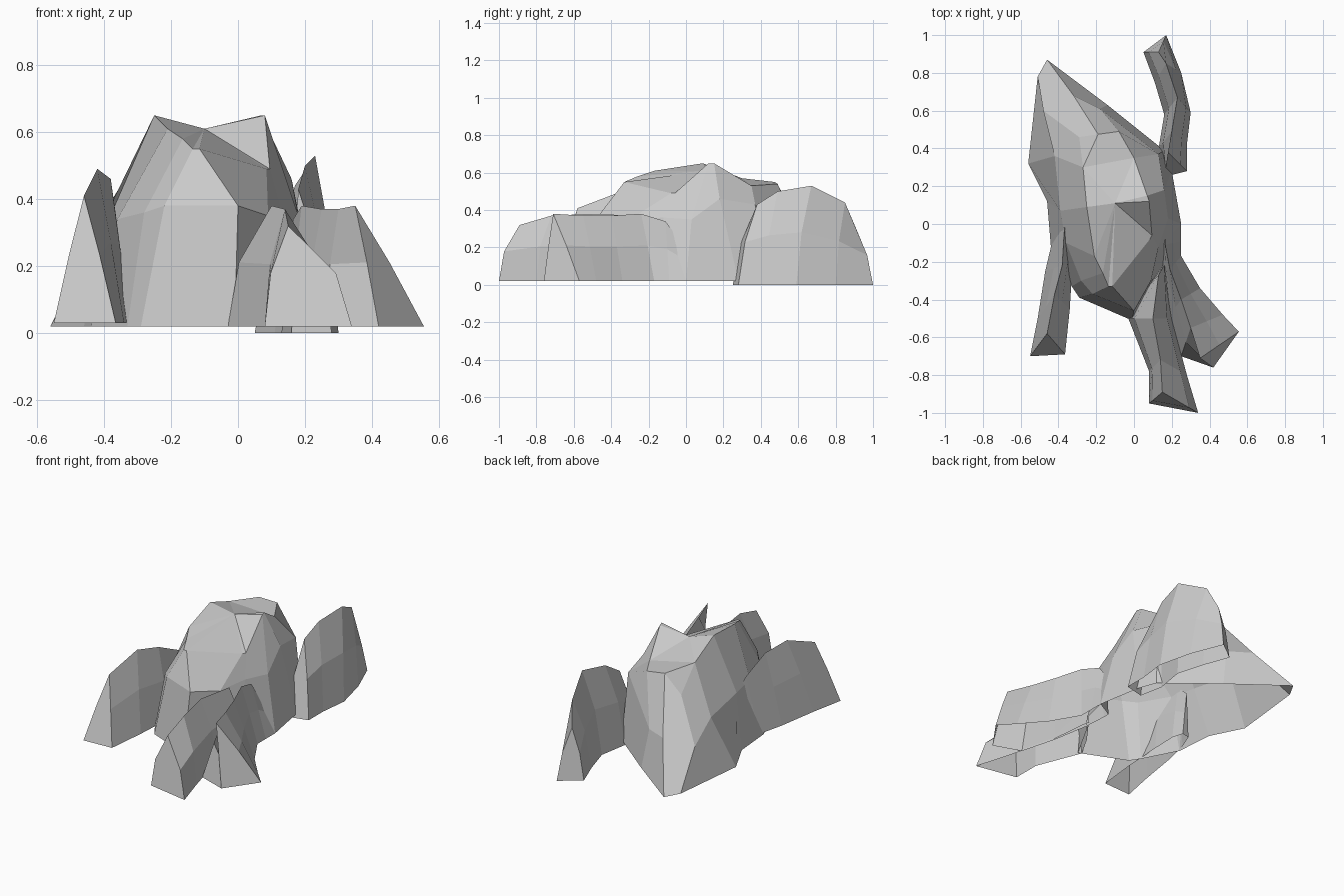
import bpy
from mathutils import Vector


def make(name, rings, closed, end_caps=False, extra=None, top=()):
    """Bridge successive rings of points into a flat-faceted shell."""
    n = len(rings[0])
    verts = [tuple(p) for r in rings for p in r]
    faces = []
    for i in range(len(rings) - 1):
        for j in range(n if closed else n - 1):
            a, b = i * n + j, i * n + (j + 1) % n
            faces.append((a, b, b + n, a + n))
    start = (len(rings) - 1) * n
    if end_caps:
        faces += [list(range(n))[::-1], list(range(start, start + n))]
    if extra:
        verts.append(extra)
    faces += [[start + k for k in f] for f in top]
    me = bpy.data.meshes.new(name)
    me.from_pydata(verts, [], faces)
    me.validate()
    me.update()
    ob = bpy.data.objects.new(name, me)
    bpy.context.collection.objects.link(ob)
    return ob


def ridge(name, z0, lean, sections):
    """Open-bottomed crag: each section is left foot, right foot, crest."""
    rings = []
    for lx, ly, rx, ry, tx, ty, tz in sections:
        l, r, t = Vector((lx, ly, z0)), Vector((rx, ry, z0)), Vector((tx, ty, tz))
        ml, mr = l.lerp(t, lean), r.lerp(t, lean)
        ml.z = mr.z = z0 + (tz - z0) * .53
        rings.append([l, ml, t, mr, r])
    return make(name, rings, False, end_caps=True)


# Main boulder: foot x, y / shoulder x, y, z / crown x, y, z
main = [
    (-.29, -.39, -.22, -.37, .38, -.135, -.33, .55),
    (-.01, -.51, .00, -.46, .38, -.115, -.33, .55),
    (.12, -.28, .09, -.30, .35, .085, -.08, .49),
    (.21, -.17, .13, -.12, .36, .095, -.06, .49),
    (.25, .00, .18, .03, .35, .08, .12, .65),
    (.20, .28, .16, .18, .46, .07, .15, .65),
    (.16, .39, .13, .37, .43, .00, .35, .53),
    (-.14, .63, -.18, .61, .26, -.08, .49, .54),
    (-.46, .87, -.32, .68, .27, -.19, .475, .55),
    (-.51, .78, -.48, .60, .23, -.29, .46, .44),
    (-.56, .32, -.42, .36, .30, -.27, .30, .57),
    (-.46, .12, -.39, .07, .33, -.25, .09, .65),
    (-.44, -.12, -.36, -.10, .34, -.21, -.17, .61),
    (-.33, -.33, -.28, -.30, .36, -.165, -.26, .58),
]
hub = len(main)
fan = [(k, (k + 1) % hub, hub) for k in range(hub) if k not in range(6, 10)]
make("main_boulder",
     [[(p[0], p[1], .02) for p in main], [p[2:5] for p in main], [p[5:8] for p in main]],
     True, extra=(-.10, .11, .61),
     top=fan + [(6, 10, hub), (6, 7, 8, 10), (8, 9, 10)])

# Crag on the left, in front
ridge("left_crag", .03, .5, [
    (-.55, -.70, -.365, -.69, -.46, -.58, .41),
    (-.51, -.50, -.34, -.45, -.42, -.37, .49),
    (-.47, -.25, -.325, -.20, -.38, -.22, .46),
    (-.43, -.08, -.32, -.04, -.37, -.05, .38),
    (-.39, .02, -.34, .03, -.36, .04, .30)])

# Crag behind on the right
ridge("back_crag", .0, .35, [
    (.16, .25, .28, .28, .18, .38, .43),
    (.13, .40, .28, .42, .20, .49, .50),
    (.16, .58, .30, .59, .23, .67, .53),
    (.11, .75, .25, .80, .17, .85, .44),
    (.05, .91, .17, 1.0, .13, .91, .30)])

# Crag at the very front
ridge("front_crag", .02, .25, [
    (.08, -.95, .34, -1.0, .15, -.89, .32),
    (.08, -.78, .28, -.80, .14, -.72, .37),
    (-.03, -.50, .20, -.50, .10, -.50, .38),
    (.05, -.36, .17, -.20, .13, -.27, .37)])

# Crag on the right, in front
ridge("right_crag", .02, .5, [
    (.42, -.76, .555, -.57, .35, -.71, .38),
    (.25, -.70, .47, -.48, .30, -.55, .37),
    (.19, -.48, .35, -.34, .25, -.40, .37),
    (.15, -.25, .25, -.17, .19, -.24, .38),
    (.14, -.10, .25, -.09, .165, -.11, .34),
    (.14, -.06, .25, .00, .165, -.05, .26)])
